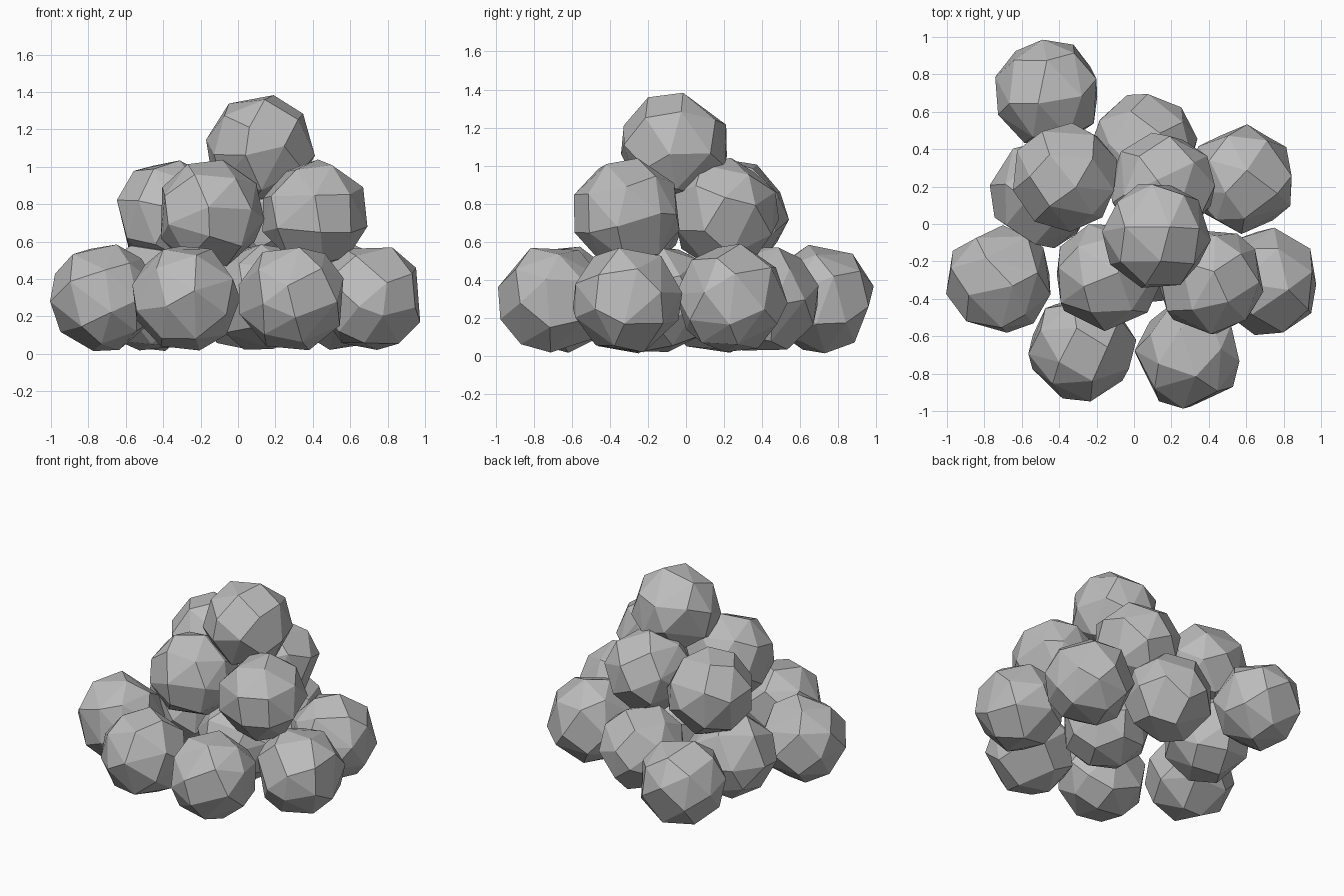
import bpy, bmesh, math, random
from mathutils import Vector, Euler

cube = bpy.data.objects.get("Cube")
if cube:
    bpy.data.objects.remove(cube, do_unlink=True)

random.seed(4)
RADIUS = 0.295
CORNERS = 26

grey = bpy.data.materials.new("stone grey")
grey.use_nodes = True
colour = (0.5, 0.5, 0.5, 1)
grey.diffuse_color = colour
grey.node_tree.nodes["Principled BSDF"].inputs["Base Color"].default_value = colour


def faceted_ball(name, centre):
    """Flat-faced ball: hull of evenly spread, slightly jittered points."""
    bm = bmesh.new()
    turn = Euler([random.uniform(0, math.tau) for _ in range(3)])
    for i in range(CORNERS):
        h = 1 - (2 * i + 1) / CORNERS
        a = i * math.pi * (3 - math.sqrt(5))
        ring = math.sqrt(1 - h * h)
        p = Vector((ring * math.cos(a), ring * math.sin(a), h))
        p += Vector([random.uniform(-0.1, 0.1) for _ in range(3)])
        p.normalize()
        p.rotate(turn)
        bm.verts.new(p * RADIUS)
    bmesh.ops.convex_hull(bm, input=bm.verts)
    # merge nearly coplanar triangles into larger facets
    bmesh.ops.dissolve_limit(bm, angle_limit=math.radians(8),
                             verts=bm.verts, edges=bm.edges)
    bmesh.ops.recalc_face_normals(bm, faces=bm.faces)
    mesh = bpy.data.meshes.new(name)
    bm.to_mesh(mesh)
    bm.free()
    mesh.materials.append(grey)
    ball = bpy.data.objects.new(name, mesh)
    ball.location = centre
    bpy.context.collection.objects.link(ball)


# Layers of the pile: height and (x, y) of every ball
layers = {
    "bottom_ball": (0.30, [(-0.46, 0.70), (-0.48, 0.16), (-0.72, -0.30),
                           (-0.28, -0.66), (0.29, -0.70), (0.71, -0.31),
                           (0.58, 0.24), (0.05, 0.41), (0.12, -0.14)]),
    "middle_ball": (0.75, [(-0.37, 0.25), (-0.15, -0.28),
                           (0.41, -0.31), (0.15, 0.20)]),
    "top_ball": (1.10, [(0.12, -0.06)]),
}
for name, (z, spots) in layers.items():
    for n, (x, y) in enumerate(spots, 1):
        faceted_ball(f"{name}_{n}", (x, y, z))
